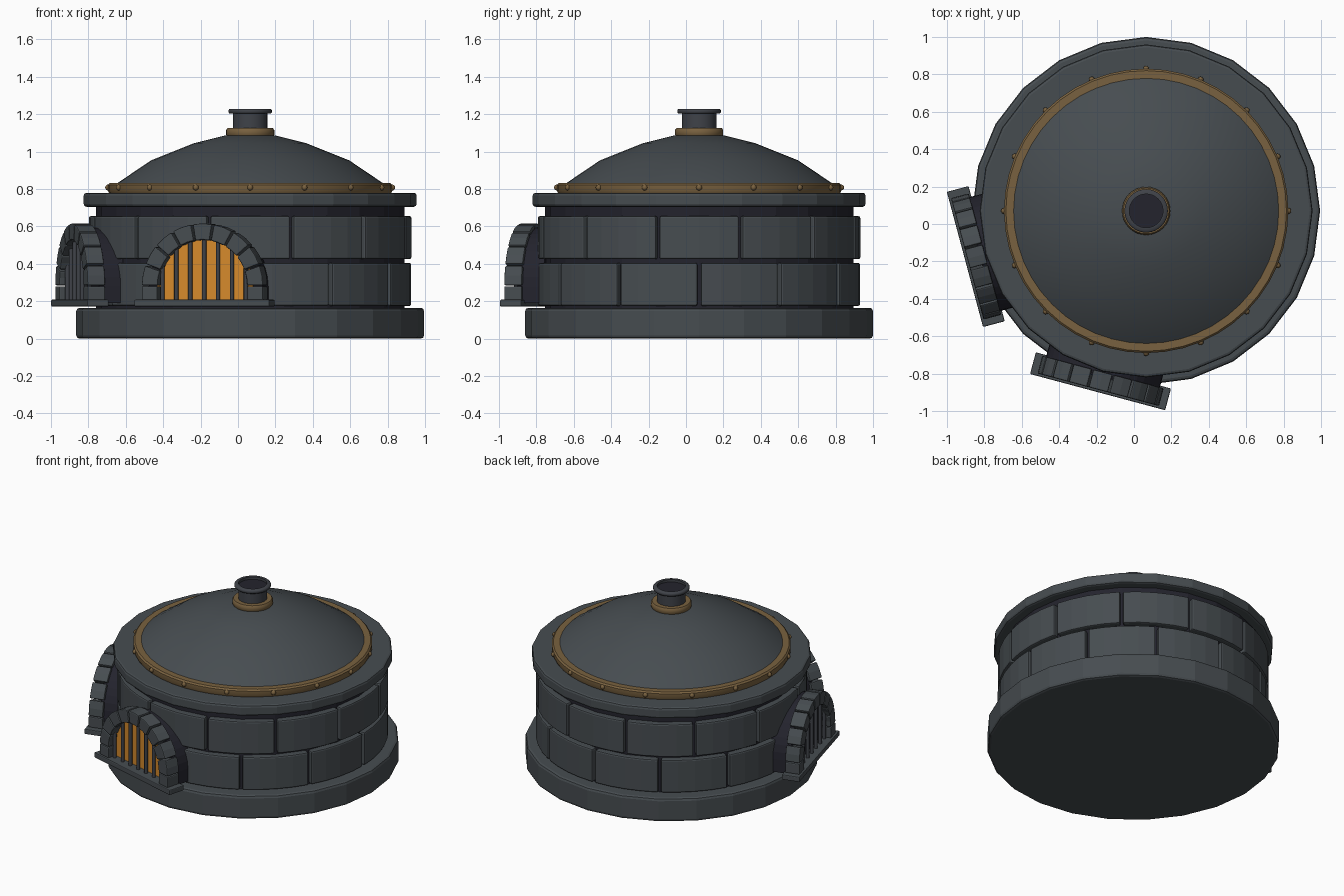
import bpy, bmesh
from math import sin, cos, pi, radians, sqrt
from mathutils import Matrix

cube = bpy.data.objects.get("Cube")
if cube:
    bpy.data.objects.remove(cube, do_unlink=True)

CENTRE = (0.065, 0.07)


def material(name, rgb):
    m = bpy.data.materials.new(name)
    m.use_nodes = True
    m.diffuse_color = (*rgb, 1)
    bsdf = next(n for n in m.node_tree.nodes if n.type == 'BSDF_PRINCIPLED')
    bsdf.inputs["Base Color"].default_value = (*rgb, 1)
    bsdf.inputs["Roughness"].default_value = 0.8
    return m


STONE = material("slate_stone", (0.062, 0.073, 0.081))
IRON = material("dark_iron", (0.05, 0.055, 0.066))
BRASS = material("aged_brass", (0.19, 0.12, 0.05))
SOOT = material("soot_black", (0.017, 0.017, 0.026))
GLOW = material("fire_orange", (0.66, 0.25, 0.025))


def finish(name, bm, mat, turn=0.0, bevel=0.0, smooth=None):
    """Turn a bmesh into an object standing on the shared centre axis."""
    bmesh.ops.recalc_face_normals(bm, faces=bm.faces)
    me = bpy.data.meshes.new(name)
    bm.to_mesh(me)
    bm.free()
    me.materials.append(mat)
    ob = bpy.data.objects.new(name, me)
    bpy.context.collection.objects.link(ob)
    ob.location = (*CENTRE, 0)
    ob.rotation_euler.z = turn
    if bevel:
        mod = ob.modifiers.new("soft_edges", 'BEVEL')
        mod.width, mod.segments = bevel, 2
        mod.limit_method, mod.angle_limit = 'ANGLE', radians(40)
    if smooth:
        bpy.ops.object.select_all(action='DESELECT')
        ob.select_set(True)
        bpy.context.view_layer.objects.active = ob
        bpy.ops.object.shade_smooth_by_angle(angle=radians(smooth))
    return ob


def lathe(name, profile, sides, mat, closed=False, **kw):
    """Spin (radius, height) points; open profiles get flat end caps."""
    bm = bmesh.new()
    rings = [[bm.verts.new((r * cos(2 * pi * i / sides), r * sin(2 * pi * i / sides), z))
              for i in range(sides)] for r, z in profile]
    pairs = list(zip(rings, rings[1:] + rings[:1]))
    for a, b in pairs if closed else pairs[:-1]:
        for i in range(sides):
            j = (i + 1) % sides
            bm.faces.new((a[i], a[j], b[j], b[i]))
    if not closed:
        bm.faces.new(rings[0])
        bm.faces.new(rings[-1])
    return finish(name, bm, mat, **kw)


def prism(bm, outline, low, high, upright=False):
    """Extrude a 2D outline along z, or along y when upright."""
    def place(p, h):
        return (p[0], h, p[1]) if upright else (p[0], p[1], h)
    a = [bm.verts.new(place(p, low)) for p in outline]
    b = [bm.verts.new(place(p, high)) for p in outline]
    bm.faces.new(a)
    bm.faces.new(b)
    for i in range(len(a)):
        j = (i + 1) % len(a)
        bm.faces.new((a[i], a[j], b[j], b[i]))


def arc(r, start, end, steps, rise=0.0):
    return [(r * cos(start + (end - start) * i / steps),
             rise + r * sin(start + (end - start) * i / steps)) for i in range(steps + 1)]


def wedge(r_in, r_out, start, end, steps, rise=0.0):
    return arc(r_out, start, end, steps, rise) + arc(r_in, end, start, steps, rise)


def slab(half, low, high):
    return [(-half, low), (half, low), (half, high), (-half, high)]


# Foundation, dark wall core and cornice
lathe("foundation", [(0.93, 0), (0.93, 0.165)], 24, STONE, bevel=0.018)
lathe("wall_core", [(0.825, 0.15), (0.825, 0.71)], 24, SOOT)
lathe("cornice", [(0.89, 0.705), (0.89, 0.78)], 24, STONE, bevel=0.015)

# Two staggered courses of curved blocks
for name, low, high, shift in (("lower_course", 0.175, 0.405, 0), ("upper_course", 0.425, 0.655, 15)):
    bm = bmesh.new()
    for k in range(12):
        start = radians(30 * k + shift) + 0.011
        prism(bm, wedge(0.80, 0.862, start, start + radians(30) - 0.022, 4), low, high)
    finish(name, bm, STONE, bevel=0.01)

# Domed roof with brass band and rivets
lathe("dome", [(0.73, 0.775), (0.73, 0.815), (0.705, 0.835), (0.53, 0.953), (0.30, 1.045), (0.14, 1.085)],
      48, STONE, smooth=30)
lathe("brass_band", [(0.70, 0.78), (0.755, 0.78), (0.76, 0.79), (0.76, 0.822), (0.75, 0.832), (0.70, 0.832)],
      48, BRASS, closed=True, smooth=30)
bm = bmesh.new()
for k in range(16):
    a = 2 * pi * k / 16
    bmesh.ops.create_uvsphere(bm, u_segments=10, v_segments=6, radius=0.016,
                              matrix=Matrix.Translation((0.76 * cos(a), 0.76 * sin(a), 0.808)))
finish("band_rivets", bm, BRASS, smooth=60)

# Chimney with collar, rim and sooty throat
lathe("chimney_collar", [(0.08, 1.08), (0.122, 1.08), (0.129, 1.09), (0.129, 1.115), (0.122, 1.125), (0.08, 1.125)],
      32, BRASS, closed=True, smooth=50)
lathe("chimney_pipe", [(0.092, 1.07), (0.092, 1.208)], 24, IRON, smooth=30)
lathe("chimney_rim", [(0.09, 1.203), (0.11, 1.203), (0.116, 1.21), (0.116, 1.222), (0.11, 1.229), (0.09, 1.229)],
      32, IRON, closed=True, smooth=50)
lathe("chimney_throat", [(0.092, 1.205), (0.092, 1.212)], 24, SOOT)

# Two barred arches; only the front one is lit
SPRING, R_IN, R_OUT = 0.28, 0.248, 0.336
for side, heading, lit in (("front", 255, True), ("right", 195, False)):
    turn = radians(heading - 90)

    bm = bmesh.new()
    prism(bm, slab(0.374, 0.172, 0.208), 0.883, 1.003, upright=True)
    finish(side + "_sill", bm, STONE, turn, bevel=0.006)

    bm = bmesh.new()
    gap = 0.016
    for k in range(9):
        start = pi * k / 9 + gap
        prism(bm, wedge(R_IN, R_OUT, start, start + pi / 9 - 2 * gap, 2, SPRING), 0.892, 0.99, upright=True)
    for s in (-1, 1):
        jamb = [(s * x, z) for x, z in ((R_IN, 0.205), (R_OUT, 0.205), (R_OUT, SPRING), (R_IN, SPRING))]
        prism(bm, jamb, 0.892, 0.99, upright=True)
    finish(side + "_arch_stones", bm, STONE, turn, bevel=0.007)

    bm = bmesh.new()
    prism(bm, arc(0.315, 0, pi, 20, SPRING) + [(-0.315, 0.19), (0.315, 0.19)], 0.78, 0.92, upright=True)
    finish(side + "_recess", bm, SOOT, turn)

    if lit:
        bm = bmesh.new()
        prism(bm, arc(0.265, 0, pi, 20, SPRING) + [(-0.265, 0.2), (0.265, 0.2)], 0.919, 0.927, upright=True)
        finish(side + "_fire_glow", bm, GLOW, turn)

    bm = bmesh.new()
    for k in range(-3, 4):
        x = 0.077 * k
        top = SPRING + sqrt(0.262 ** 2 - x * x)
        bmesh.ops.create_cone(bm, cap_ends=True, segments=8, radius1=0.012, radius2=0.012, depth=top - 0.2,
                              matrix=Matrix.Translation((x, 0.95, (top + 0.2) / 2)))
    finish(side + "_bars", bm, IRON, turn, smooth=50)
